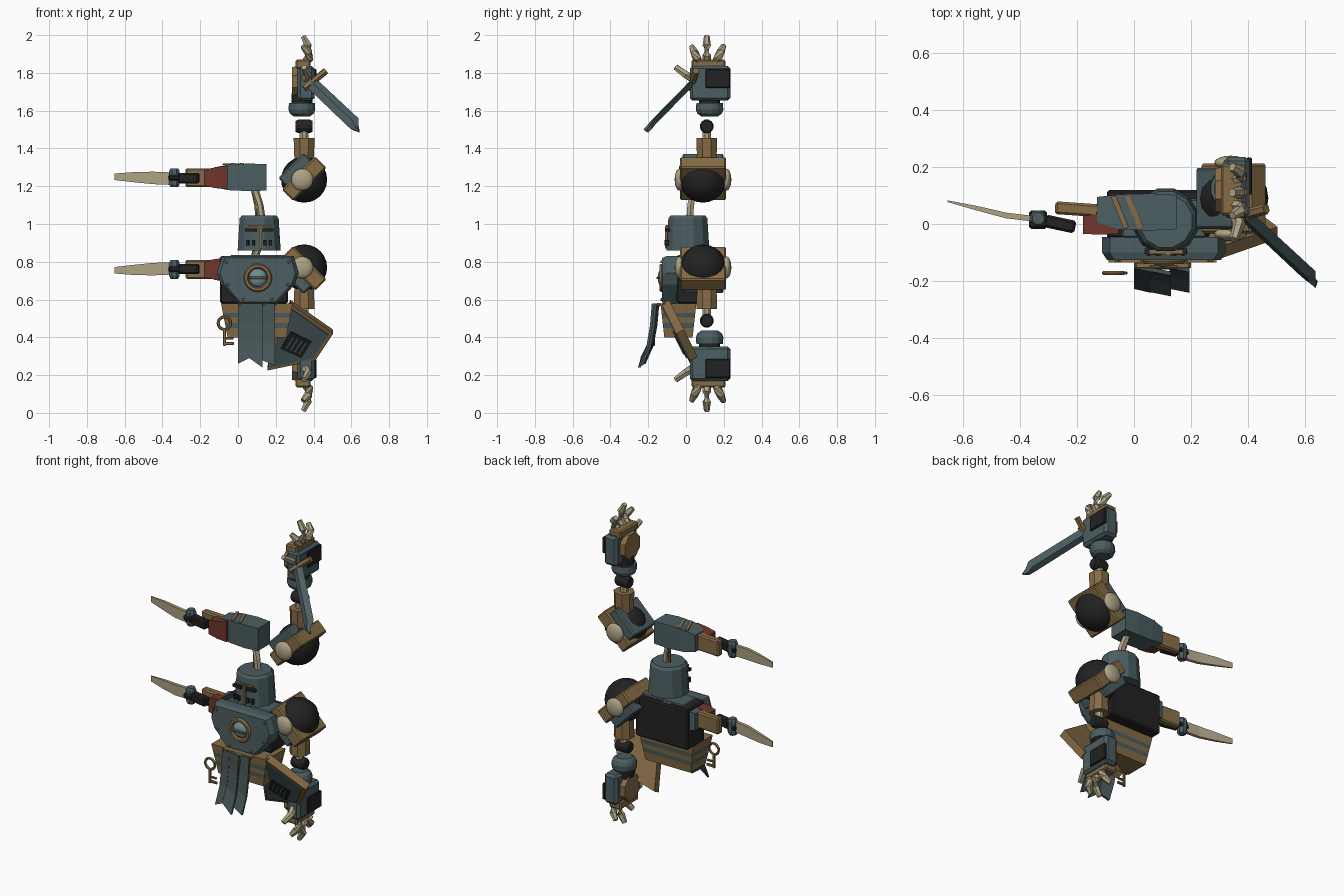
import bpy, bmesh, math
from mathutils import Vector, Matrix

cube = bpy.data.objects.get("Cube")
if cube:
    bpy.data.objects.remove(cube)


def material(name, rgb):
    m = bpy.data.materials.new(name)
    m.use_nodes = True
    m.diffuse_color = (*rgb, 1)
    m.node_tree.nodes["Principled BSDF"].inputs["Base Color"].default_value = (*rgb, 1)
    return m


slate = material("slate_steel", (.072, .112, .12))
brass = material("brass", (.24, .15, .06))
bone = material("bone", (.42, .36, .23))
dark = material("black_iron", (.016, .016, .017))
red = material("rust_red", (.16, .036, .024))
cloth = material("grey_cloth", (.06, .085, .09))
glass = material("pale_glass", (.15, .27, .3))
made = []


def add(name, bm, mat, smooth=False):
    bmesh.ops.recalc_face_normals(bm, faces=bm.faces)
    for f in bm.faces:
        f.smooth = smooth
    me = bpy.data.meshes.new(name)
    bm.to_mesh(me)
    bm.free()
    me.materials.append(mat)
    ob = bpy.data.objects.new(name, me)
    bpy.context.collection.objects.link(ob)
    made.append(ob)
    return ob


def loft(name, rings, mat, smooth=False):
    bm = bmesh.new()
    rows = [[bm.verts.new(p) for p in r] for r in rings]
    n = len(rows[0])
    for a, b in zip(rows, rows[1:]):
        for i in range(n):
            bm.faces.new((a[i], a[(i + 1) % n], b[(i + 1) % n], b[i]))
    bm.faces.new(rows[0])
    bm.faces.new(rows[-1])
    return add(name, bm, mat, smooth)


def box(name, c, size, mat, rot=(0, 0, 0), bevel=.008):
    bm = bmesh.new()
    bmesh.ops.create_cube(bm, size=1)
    bmesh.ops.scale(bm, vec=size, verts=bm.verts)
    if bevel:
        bmesh.ops.bevel(bm, geom=bm.edges[:], offset=bevel, segments=1, affect='EDGES')
    turn = [math.radians(a) for a in rot]
    mtx = Matrix.Translation(c)
    for axis, a in zip("XYZ", turn):
        mtx = mtx @ Matrix.Rotation(a, 4, axis)
    bm.transform(mtx)
    return add(name, bm, mat)


def ball(name, c, size, mat):
    bm = bmesh.new()
    bmesh.ops.create_uvsphere(bm, u_segments=20, v_segments=12, radius=1)
    bm.transform(Matrix.Translation(c) @ Matrix.Diagonal((*size, 1)))
    return add(name, bm, mat, True)


def tapered(name, axis, sections, mat):
    """Rectangular sections (t, a, b, half_a, half_b) along an axis."""
    rings = []
    for t, a, b, ha, hb in sections:
        ring = []
        for sa, sb in ((-1, -1), (1, -1), (1, 1), (-1, 1)):
            p = [a + sa * ha, b + sb * hb]
            p.insert(axis, t)
            ring.append(p)
        rings.append(ring)
    return loft(name, rings, mat)


def turned(name, axis, a, b, stations, n, mat, smooth=False):
    """Round part: stations (t, radius) along an axis."""
    rings = []
    for t, r in stations:
        ring = []
        for i in range(n):
            w = math.tau * (i + .5) / n
            p = [a + r * math.cos(w), b + r * math.sin(w)]
            p.insert(axis, t)
            ring.append(p)
        rings.append(ring)
    return loft(name, rings, mat, smooth)


def sweep(name, pts, radii, mat, n=6):
    pts = [Vector(p) for p in pts]
    rings = []
    for i, p in enumerate(pts):
        d = pts[min(i + 1, len(pts) - 1)] - pts[max(i - 1, 0)]
        q = d.to_track_quat('Z', 'Y')
        rings.append([p + q @ Vector((radii[i] * math.cos(math.tau * k / n),
                                      radii[i] * math.sin(math.tau * k / n), 0)) for k in range(n)])
    return loft(name, rings, mat)


def torus(name, c, r, thick, mat):
    bpy.ops.mesh.primitive_torus_add(location=c, rotation=(math.pi / 2, 0, 0), major_radius=r,
                                     minor_radius=thick, major_segments=24, minor_segments=6)
    ob = bpy.context.object
    ob.name = name
    ob.data.materials.append(mat)
    return ob


# --- Upper limbs, copied downward later ---
# Shoulder: ball joint held in a tilted strap
ball("upper_shoulder_ball", (.35, .09, 1.235), (.122, .122, .122), dark)
box("upper_shoulder_strap", (.35, .09, 1.24), (.085, .245, .25), brass, (0, 45, 0))
box("upper_shoulder_guard", (.305, .09, 1.285), (.07, .215, .19), slate, (0, 45, 0))
for side, y in (("front", -.035), ("back", .215)):
    ball("upper_shoulder_cap_" + side, (.34, y, 1.235), (.058, .025, .058), bone)

# Arm and elbow
turned("upper_arm", 2, .35, .11, [(1.32, .055), (1.455, .06)], 8, brass)
turned("upper_arm_rod", 2, .35, .11, [(1.44, .025), (1.5, .025)], 8, bone)
turned("upper_elbow", 0, .11, 1.517, [(.305, .03), (.32, .037), (.38, .037), (.395, .03)], 12, dark)

# Wrist and hand
turned("upper_wrist", 2, .338, .125, [(1.57, .045), (1.585, .065), (1.605, .073), (1.64, .07)], 14, slate)
turned("upper_wrist_collar", 2, .338, .125, [(1.635, .058), (1.69, .058)], 12, dark)
box("upper_hand", (.36, .128, 1.745), (.09, .215, .185), slate, bevel=.015)
box("upper_palm_plate", (.405, .168, 1.77), (.02, .13, .1), dark, bevel=.004)
turned("upper_hand_disc", 0, .12, 1.755, [(.285, .082), (.325, .088)], 8, brass)
box("upper_knuckles", (.345, .12, 1.845), (.08, .18, .05), brass)
for i, (base, tip, top) in enumerate(((.07, .03, 1.94), (.11, .11, 1.995), (.155, .2, 1.945))):
    h = top - 1.85
    pts = [(x, base + (tip - base) * f, 1.85 + h * f)
           for f, x in ((0, .35), (.3, .378), (.65, .372), (1, .345))]
    sweep(f"upper_finger_{i + 1}", pts, (.02, .023, .022, .015), bone)
sweep("upper_thumb", [(.35, .05, 1.76), (.37, 0, 1.79), (.35, -.055, 1.83)], (.022, .022, .016), bone)

# Blade arm: pauldron, plate, forearm, joint, bone blade
tapered("upper_pauldron", 0, [(-.13, .05, 1.247, .045, .052), (-.05, .042, 1.247, .062, .068),
                              (.06, .042, 1.247, .065, .073), (.15, .042, 1.247, .06, .07)], slate)
for i, x in enumerate((-.05, 0)):
    box(f"upper_pauldron_stripe_{i + 1}", (x, .042, 1.317), (.018, .12, .008), brass, (0, -3, 22), 0)
tapered("upper_red_plate", 0, [(-.18, 0, 1.245, .035, .042), (-.12, -.002, 1.245, .035, .055),
                               (-.055, -.005, 1.247, .03, .062)], red)
box("upper_forearm", (-.2, .052, 1.245), (.155, .045, .1), brass, (0, 0, -4))
box("upper_forearm_lock", (-.26, .0, 1.243), (.11, .045, .055), dark, (0, 0, -12))
turned("upper_blade_joint", 2, -.337, .02, [(1.195, .022), (1.21, .03), (1.28, .03), (1.295, .022)], 8, slate)
box("upper_joint_band", (-.337, .015, 1.245), (.064, .064, .03), dark)
tapered("upper_bone_blade", 0, [(-.35, .018, 1.24, .01, .033), (-.45, .03, 1.244, .01, .033),
                                (-.55, .055, 1.248, .008, .027), (-.655, .08, 1.25, .003, .017)], bone)

# Neck rod
sweep("upper_neck", [(.125, .02, 1.03), (.115, .025, 1.1), (.09, .04, 1.18)], (.02, .02, .02), bone)
sweep("upper_neck_cord", [(.1, .02, 1.03), (.095, .03, 1.1), (.075, .045, 1.19)], (.009, .009, .009), brass)

# Lower limbs: the same parts turned over
flip = Matrix.Translation((0, 0, 2.005)) @ Matrix.Diagonal((1, 1, -1, 1))
for ob in made[:]:
    twin = ob.copy()
    twin.data = ob.data.copy()
    twin.data.transform(flip)
    twin.data.flip_normals()
    twin.name = ob.name.replace("upper", "lower")
    bpy.context.collection.objects.link(twin)

# Sword held in the upper hand
start, end = Vector((.37, .05, 1.765)), Vector((.65, -.21, 1.5))
along = (end - start).normalized()
wide = Vector((.76, .2, .61)).normalized()
thin = along.cross(wide).normalized()
rings = []
for f, w, shift in ((0, .034, 0), (.86, .036, 0), (.93, .022, -.012), (1, .003, -.012)):
    p = start.lerp(end, f) + wide * shift
    rings.append([p + wide * w, p + thin * .016, p - wide * w, p - thin * .016])
loft("sword_blade", rings, slate)
guard = start + along * .03
sweep("sword_guard", [guard - wide * .05, guard + wide * .1], (.019, .019), brass)
sweep("sword_grip", [start - along * .1, start], (.018, .018), dark)

# Helmet: tapered shell, face cross, slits and vents
hx, hy = .112, .01
turned("helmet", 2, hx, hy, [(.86, .118), (1.03, .107), (1.045, .095)], 12, slate)
box("helmet_cross_upright", (hx + .008, -.102, .93), (.016, .02, .12), brass, bevel=0)
box("helmet_cross_bar", (hx, -.097, .99), (.12, .016, .01), brass, bevel=0)
for s in (-1, 1):
    box("helmet_eye_slit", (hx + s * .045, -.098, .968), (.06, .02, .018), dark, (0, 0, s * 6), 0)
    for k in (.03, .06):
        box("helmet_vent", (hx + s * k, -.102, .9), (.014, .02, .03), dark, (0, 0, s * 8), 0)

# Torso: iron core and bevelled breastplate
box("torso_core", (.085, .035, .705), (.36, .17, .25), dark)
box("torso_collar", (.105, .02, .82), (.3, .14, .03), slate)
outline = ((-.085, .83), (.295, .83), (.322, .74), (.3, .68), (.205, .575), (.005, .575), (-.09, .68), (-.112, .74))
cx, cz = .105, .715
loft("breastplate", [[(cx + (x - cx) * k, y, cz + (z - cz) * k) for x, z in outline]
                     for y, k in ((-.045, 1), (-.1, 1), (-.127, .92))], slate)
torus("chest_ring", (cx, -.13, cz), .062, .013, brass)
ball("chest_globe", (cx, -.125, cz), (.048, .025, .048), glass)
box("chest_globe_bar", (cx, -.15, cz), (.1, .012, .014), brass, bevel=.003)
for x, z in ((-.06, .8), (.27, .8), (-.055, .63 + .05), (.265, .68), (.03, .6), (.18, .6)):
    turned("breastplate_rivet", 1, x, z, [(-.125, .009), (-.136, .007)], 8, brass)

# Banded skirt, narrowing downward
levels = (.58, .53, .505, .475, .45, .4)
for i, (top, low) in enumerate(zip(levels, levels[1:])):
    def section(z):
        k = (.58 - z) / .18
        return (z, .1, -.04, .19 - .035 * k, .095 - .02 * k)
    tapered(f"skirt_band_{i + 1}", 2, [section(low), section(top)], slate if i % 2 else brass)

# Tabard: three hanging strips with ragged points
for i, (x0, x1, left, right) in enumerate(((0, .06, .26, .29), (.06, .13, .29, .24), (.125, .195, .28, .25))):
    rings = []
    for f, y in ((0, -.155), (.35, -.165), (.7, -.185), (1, -.228)):
        y -= .012 * (i % 2)
        zl, zr = .58 + (left - .58) * f, .58 + (right - .58) * f
        rings.append([(x0, y, zl), (x1, y - .014, zr), (x1, y, zr), (x0, y + .014, zl)])
    loft(f"tabard_strip_{i + 1}", rings, cloth)
box("tabard_hanger", (.1, -.145, .573), (.2, .03, .02), brass)

# Key hanging from the skirt
torus("key_ring", (-.072, -.172, .475), .033, .008, brass)
box("key_shaft", (-.072, -.172, .4), (.016, .014, .09), brass, bevel=.003)
box("key_bit", (-.05, -.172, .367), (.055, .012, .016), brass, bevel=.003)
box("key_tooth", (-.045, -.172, .395), (.04, .012, .012), brass, bevel=.003)

# Shield: sloping slab, inset face and barred grille
kite = ((.277, .583), (.504, .425), (.41, .283), (.156, .23), (.2, .42))
mid = Vector((.31, .39))
out = Vector((0, -.89, -.45))


def slab(name, points, scale, depth0, depth1, mat):
    flat = [mid + (Vector(p) - mid) * scale for p in points]
    base = [Vector((p.x, -.12 + .5 * (.583 - p.y), p.y)) for p in flat]
    loft(name, [[p + out * d for p in base] for d in (depth0, depth1)], mat)


slab("shield_rim", kite, 1, -.035, .012, brass)
slab("shield_face", kite, .87, 0, .018, slate)
square = ((.28, .44), (.39, .385), (.335, .3), (.225, .35))
slab("shield_grille", square, 1, .01, .024, dark)
a, b, c, d = [Vector(p) for p in square]
for k in (.2, .4, .6, .8):
    p, q, e = a.lerp(b, k), d.lerp(c, k), Vector((.004, -.002))
    p, q = p.lerp(q, .15), q.lerp(p, .15)
    slab("shield_grille_bar", (p - e, p + e, q + e, q - e), 1, .02, .028, slate)
